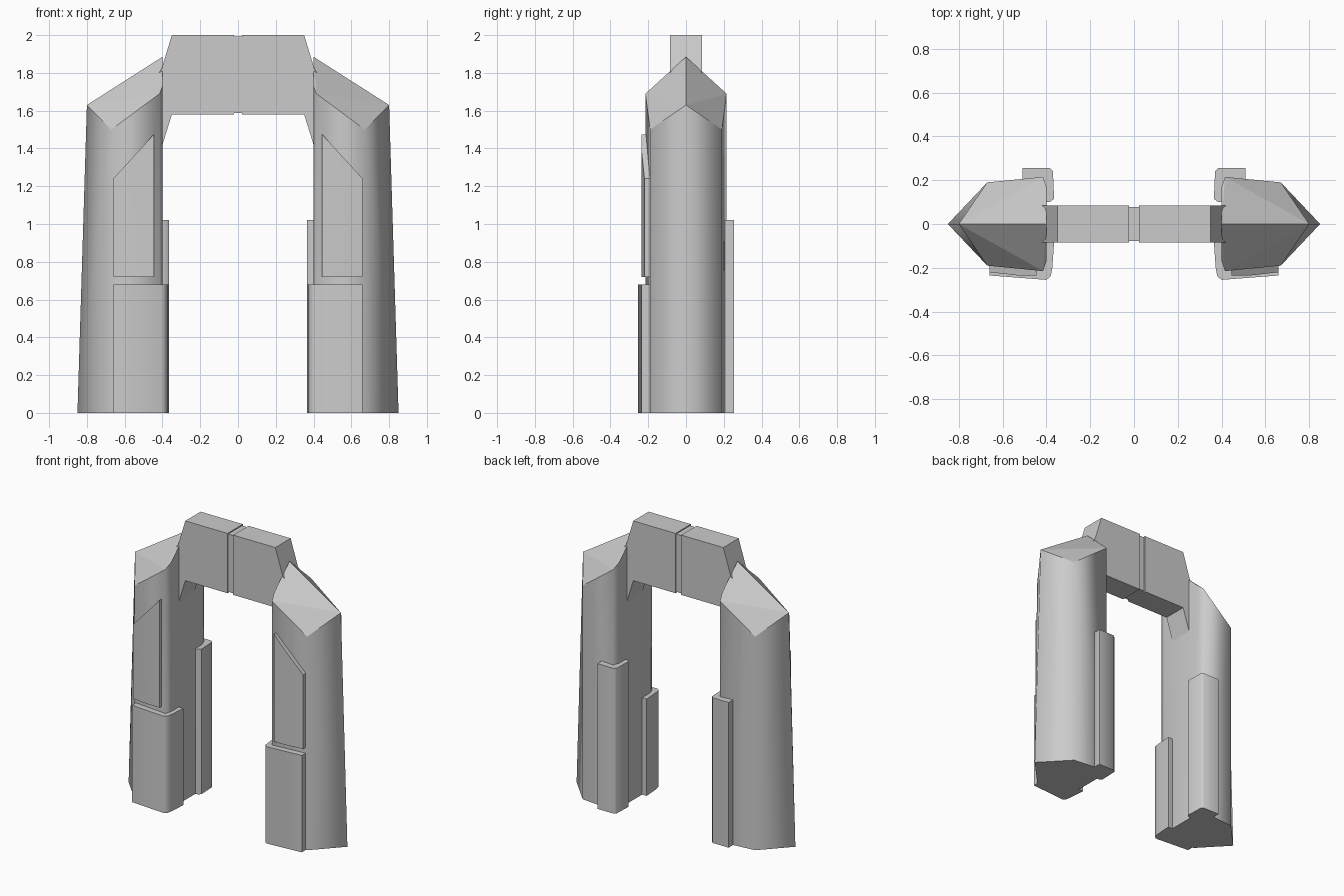
import bpy, bmesh, math

if "Cube" in bpy.data.objects:
    bpy.data.objects.remove(bpy.data.objects["Cube"])


def finish(name, bm, sharp_edges=(), limit=50, mirror=True):
    bmesh.ops.recalc_face_normals(bm, faces=bm.faces)
    for f in bm.faces:
        f.smooth = True
    for e in bm.edges:
        e.smooth = e.calc_face_angle(0) < math.radians(limit)
    for e in sharp_edges:
        e.smooth = False
    me = bpy.data.meshes.new(name)
    bm.to_mesh(me)
    bm.free()
    ob = bpy.data.objects.new(name, me)
    bpy.context.collection.objects.link(ob)
    if mirror:
        ob.modifiers.new("Mirror", 'MIRROR').use_mirror_merge = False
    return ob


def column(name, base, top, z0=0.0, caps=None, limit=50):
    """Loft from a base outline (x, y) to a top outline (x, y, z)."""
    bm = bmesh.new()
    lo = [bm.verts.new((x, y, z0)) for x, y in base]
    hi = [bm.verts.new(p) for p in top]
    n = len(lo)
    for i in range(n):
        j = (i + 1) % n
        bm.faces.new((lo[i], lo[j], hi[j], hi[i]))
    lids = [bm.faces.new(lo)]
    lids += [bm.faces.new([hi[i] for i in c]) for c in (caps or [range(n)])]
    sharp = {e for f in lids for e in f.edges}
    return finish(name, bm, sharp, limit)


# Pillars: pointed outer side, roof with a ridge that falls outward
half = [(0.40, 0.17), (0.415, 0.215), (0.67, 0.19)]
heights = [1.73, 1.69, 1.50]
base = [(0.40, 0)] + half + [(0.85, 0)] + [(x, -y) for x, y in reversed(half)]
top = [(0.40, 0, 1.885)]
top += [(x, y, z) for (x, y), z in zip(half, heights)]
top += [(0.80, 0, 1.63)]
top += [(x, -y, z) for (x, y), z in reversed(list(zip(half, heights)))]
column("pillar", base, top,
       caps=[(0, 1, 2), (0, 2, 4), (2, 3, 4), (0, 6, 7), (0, 4, 6), (4, 5, 6)],
       limit=80)

# Lower front panels wrapping the inner corner
p = [(0.365, -0.085), (0.373, -0.20), (0.38, -0.238), (0.40, -0.255),
     (0.66, -0.235), (0.66, -0.17), (0.45, -0.085)]
column("lower_front_panel", p, [(x, y, 0.68) for x, y in p])

# Upper front panels with a slanted top
p = [(0.445, -0.18), (0.445, -0.235), (0.53, -0.235), (0.66, -0.22), (0.66, -0.17)]
column("upper_front_panel", p,
       [(x, y, 1.475 - (x - 0.445) * 1.09) for x, y in p], z0=0.72)

# Back panels wrapping the inner corner
p = [(0.51, 0.17), (0.51, 0.255), (0.385, 0.255), (0.37, 0.24),
     (0.365, 0.115), (0.385, 0.10), (0.43, 0.10)]
column("back_panel", p, [(x, y, 1.02) for x, y in p])

# Lintel halves, hooked down at the pillars
bm = bmesh.new()
outline = [(0.022, 2.0), (0.35, 2.0), (0.405, 1.82), (0.42, 1.80),
           (0.42, 1.41), (0.403, 1.41), (0.35, 1.58), (0.022, 1.58)]
face = bm.faces.new([bm.verts.new((x, -0.085, z)) for x, z in outline])
ext = bmesh.ops.extrude_face_region(bm, geom=[face], use_keep_orig=True)
bmesh.ops.translate(bm, vec=(0, 0.17, 0),
                    verts=[v for v in ext["geom"] if isinstance(v, bmesh.types.BMVert)])
finish("lintel_half", bm, limit=10)

# Recessed joint at the middle of the lintel
bm = bmesh.new()
bmesh.ops.create_cube(bm, size=1)
bmesh.ops.scale(bm, vec=(0.046, 0.155, 0.405), verts=bm.verts)
bmesh.ops.translate(bm, vec=(0, 0, 1.79), verts=bm.verts)
finish("lintel_joint", bm, limit=10, mirror=False)
